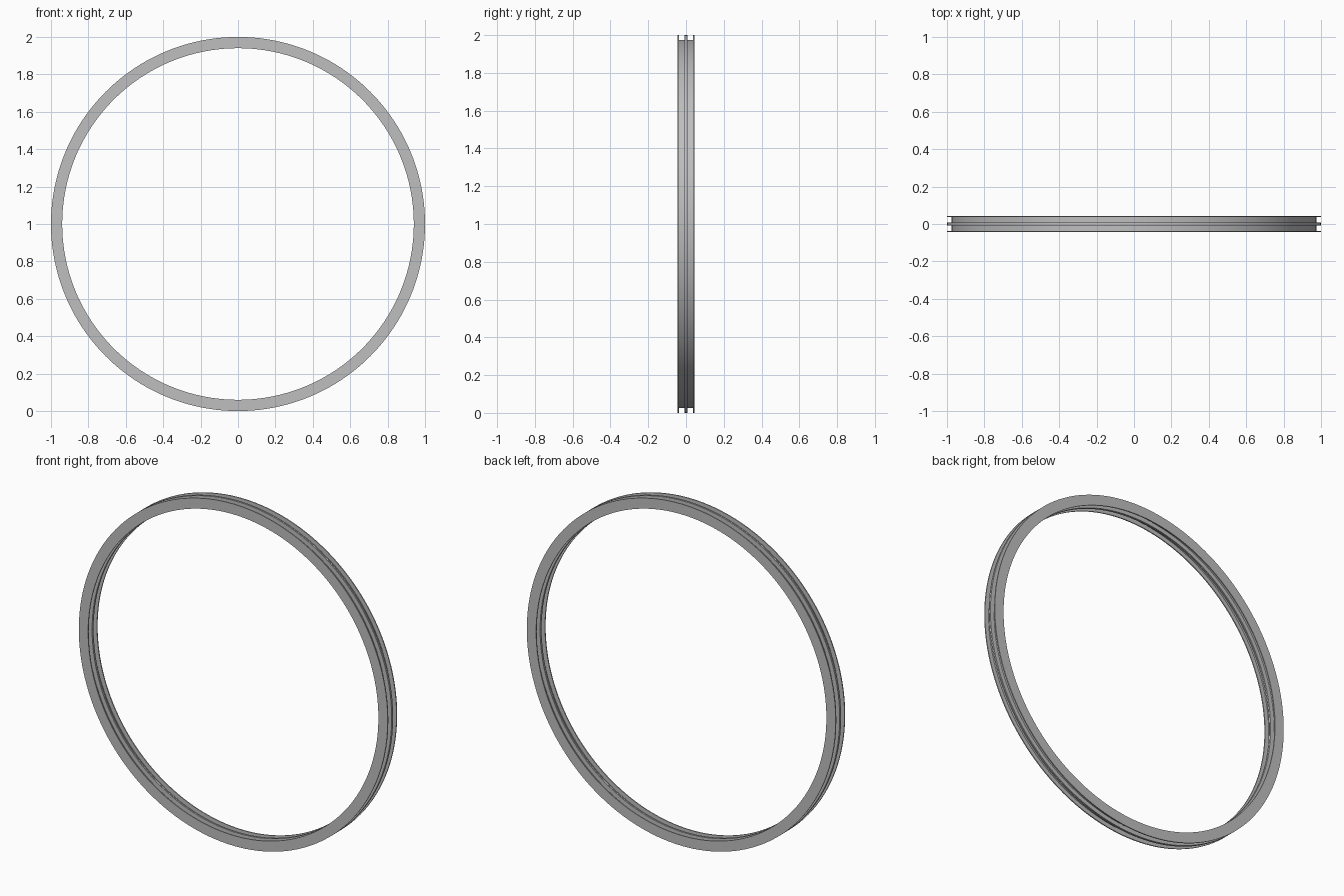
import bpy, math

cube = bpy.data.objects.get("Cube")
if cube:
    bpy.data.objects.remove(cube, do_unlink=True)

# Single grey metal
metal = bpy.data.materials.new("grey_metal")
metal.use_nodes = True
colour = (0.52, 0.52, 0.52, 1)
metal.diffuse_color = colour
metal.node_tree.nodes["Principled BSDF"].inputs["Base Color"].default_value = colour

SEGMENTS = 160
INNER, OUTER = 0.94, 1.0          # flange radii
WEB_IN, WEB_OUT = 0.965, 0.975    # web radii
HALF, GAP, FLANGE = 0.044, 0.001, 0.006


def ring_beam(name, y0, y1):
    """Revolve an I-beam section, flanges at y0 and y1, about the y axis."""
    a, b = y0 + FLANGE, y1 - FLANGE
    section = [(INNER, y0), (OUTER, y0), (OUTER, a), (WEB_OUT, a),
               (WEB_OUT, b), (OUTER, b), (OUTER, y1), (INNER, y1),
               (INNER, b), (WEB_IN, b), (WEB_IN, a), (INNER, a)]
    n = len(section)
    verts, faces = [], []
    for s in range(SEGMENTS):
        t = 2 * math.pi * s / SEGMENTS
        verts += [(r * math.cos(t), y, 1 + r * math.sin(t)) for r, y in section]
        nxt = (s + 1) % SEGMENTS
        for i in range(n):
            j = (i + 1) % n
            faces.append((s * n + i, s * n + j, nxt * n + j, nxt * n + i))
    mesh = bpy.data.meshes.new(name)
    mesh.from_pydata(verts, [], faces)
    mesh.materials.append(metal)
    obj = bpy.data.objects.new(name, mesh)
    bpy.context.collection.objects.link(obj)
    bpy.ops.object.select_all(action="DESELECT")
    obj.select_set(True)
    bpy.context.view_layer.objects.active = obj
    # Consistent outward normals, smooth round faces with sharp rims
    bpy.ops.object.mode_set(mode="EDIT")
    bpy.ops.mesh.select_all(action="SELECT")
    bpy.ops.mesh.normals_make_consistent(inside=False)
    bpy.ops.object.mode_set(mode="OBJECT")
    bpy.ops.object.shade_smooth_by_angle(angle=math.radians(30))


# Two matching rings set back to back
ring_beam("front_ring", -HALF, -GAP)
ring_beam("back_ring", GAP, HALF)
